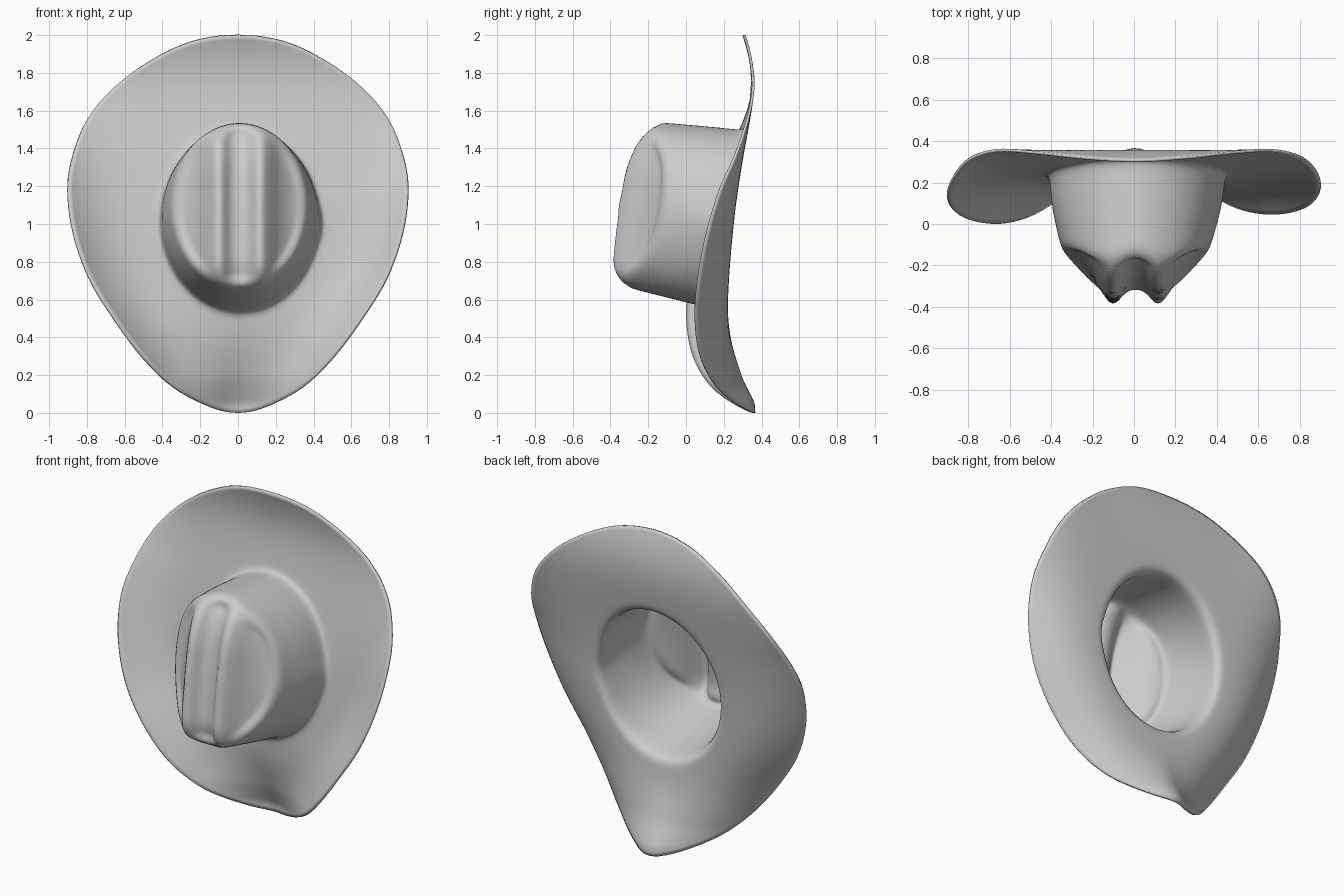
import bpy, bmesh, math
from mathutils import Vector

if "Cube" in bpy.data.objects:
    bpy.data.objects.remove(bpy.data.objects["Cube"])


def catmull(p, t):
    a, b, c, d = p
    return 0.5 * (2*b + (c - a)*t + (2*a - 5*b + 4*c - d)*t*t + (3*b - a - 3*c + d)*t**3)


def table(pts, z):
    """Smooth height lookup through (z, y) points."""
    z = max(pts[0][0], min(pts[-1][0], z))
    i = max(k for k in range(len(pts) - 1) if pts[k][0] <= z)

    def slope(k):
        a, b = pts[max(k-1, 0)], pts[min(k+1, len(pts)-1)]
        return (b[1] - a[1]) / (b[0] - a[0])
    (z0, y0), (z1, y1) = pts[i], pts[i+1]
    h = z1 - z0
    t = (z - z0) / h
    return ((2*t**3 - 3*t*t + 1)*y0 + (t**3 - 2*t*t + t)*h*slope(i)
            + (3*t*t - 2*t**3)*y1 + (t**3 - t*t)*h*slope(i+1))


def step(a, b, v):
    t = max(0, min(1, (v - a) / (b - a)))
    return t*t*(3 - 2*t)


# Brim edge, right half from top to bottom, mirrored with a lower left side
right = [(0, .305, 2.0), (.25, .32, 1.965), (.48, .345, 1.855), (.665, .355, 1.715),
         (.80, .325, 1.55), (.875, .26, 1.36), (.90, .18, 1.18), (.87, .11, .95),
         (.785, .065, .71), (.65, .05, .49), (.50, .08, .29), (.34, .165, .135),
         (.155, .29, .035), (0, .36, 0)]
left = [(-x, y - .045*min(1, x/.6)*step(1.7, 1.3, z), z) for x, y, z in right[-2:0:-1]]
loop = [Vector(p) for p in right + left]
n = len(loop)
rim = [catmull([loop[(i+k) % n] for k in (-1, 0, 1, 2)], j/5) for i in range(n) for j in range(5)]

# Front-to-back curve of the brim, and ridge line of the crown
brim_line = [(0, .38), (.05, .372), (.1, .345), (.2, .295), (.4, .237), (.6, .225), (1, .255),
             (1.3, .295), (1.64, .352), (1.8, .372), (2, .38)]
ridge_line = [(.665, -.30), (.69, -.345), (.75, -.375), (.83, -.38), (1.23, -.325), (1.4, -.27),
              (1.5, -.2), (1.53, -.14)]
across = [(-.05, .055), (0, .07), (.05, .055), (.11, 0), (.155, .05), (.2, .12), (.27, .19), (.36, .235)]
plain = [(-.11, .015), (0, 0), (.11, .015), (.2, .08), (.28, .16), (.36, .235)]


def cap(c, s_, s):
    x, z = .353*c*s, 1.098 + .433*s_*s
    a = abs(x)
    f = 1 - step(.85, 1, s)
    shape = f*table(across, a) + (1 - f)*table(plain, a)
    return Vector((x + .008, table(ridge_line, z) + shape + .01*s**10, z))


CAP, WALL, BRIM = 26, 16, 24
bm = bmesh.new()
centre = bm.verts.new(cap(1, 0, 0))
cols = []
for r in rim:
    a = math.atan2(r.z - 1.03, r.x / .9)
    c, s_ = math.cos(a), math.sin(a)
    # Creased crown top
    col = [cap(c, s_, k/CAP) for k in range(1, CAP + 1)]
    # Crown wall, with a small dent-out low on the right
    edge = col[-1]
    base = Vector((.415*c + .01, 0, 1.015 + .475*s_))
    base.y = table(brim_line, base.z) - .01
    if c > 0:
        base.x += .015*math.exp(-((base.z - .99)/.09)**2)
    for k in range(1, WALL + 1):
        u = k/WALL
        col.append(edge.lerp(base, u) + Vector((.01*c*math.sin(math.pi*u), 0, 0)))
    # Curled brim
    lift = r.y - table(brim_line, r.z)
    for k in range(1, BRIM + 1):
        t = k/BRIM
        p = base.lerp(r, t)
        p.y = table(brim_line, p.z) - .01*(1 - t) + lift*t**2.8
        col.append(p)
    cols.append([bm.verts.new(p) for p in col])

m = len(cols)
for i in range(m):
    a, b = cols[i], cols[(i+1) % m]
    bm.faces.new((centre, a[0], b[0]))
    for k in range(len(a) - 1):
        bm.faces.new((a[k], a[k+1], b[k+1], b[k]))

# Soften the crown edge and the join to the brim
join = CAP + WALL
crown_edge = [v for col in cols for v in col[8:CAP + 5]]
brim_join = [v for col in cols for v in col[join - 5:join + 6]]
for verts, times in ((crown_edge, 3), (brim_join, 6)):
    for _ in range(times):
        bmesh.ops.smooth_vert(bm, verts=verts, factor=.5, use_axis_x=True, use_axis_y=True, use_axis_z=True)
bmesh.ops.recalc_face_normals(bm, faces=bm.faces)

mesh = bpy.data.meshes.new("felt_hat")
bm.to_mesh(mesh)
bm.free()
for p in mesh.polygons:
    p.use_smooth = True
hat = bpy.data.objects.new("felt_hat", mesh)
bpy.context.collection.objects.link(hat)

# Felt thickness
thick = hat.modifiers.new("thickness", 'SOLIDIFY')
thick.thickness = .014
thick.offset = 0
